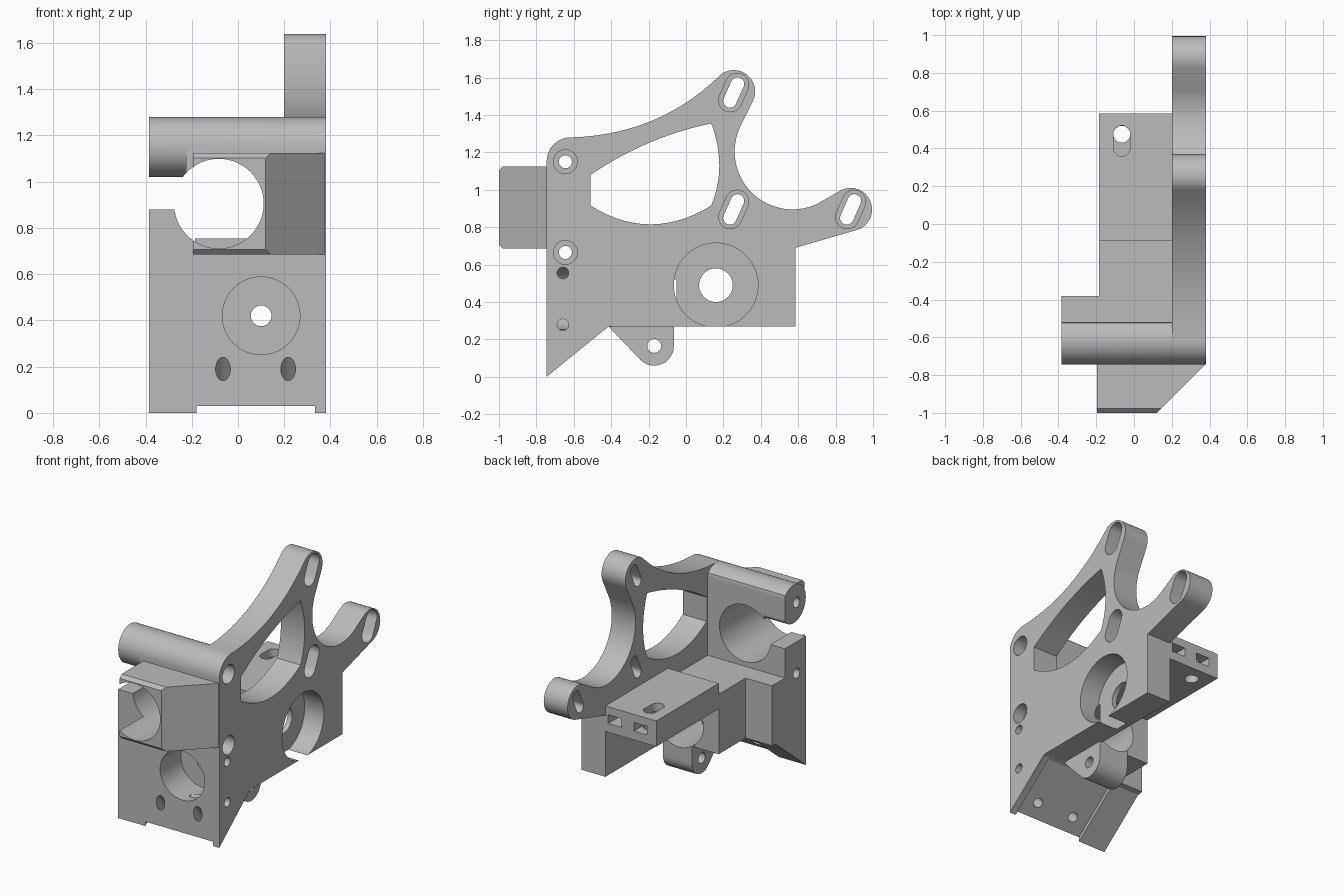
import bpy, bmesh, math
from mathutils import Vector, Matrix

if "Cube" in bpy.data.objects:
    bpy.data.objects.remove(bpy.data.objects["Cube"])

grey = bpy.data.materials.new("plain grey")
grey.use_nodes = True
grey.diffuse_color = (0.5, 0.5, 0.5, 1)
grey.node_tree.nodes["Principled BSDF"].inputs["Base Color"].default_value = (0.5, 0.5, 0.5, 1)


def finish(name, bm):
    bmesh.ops.recalc_face_normals(bm, faces=bm.faces)
    mesh = bpy.data.meshes.new(name)
    bm.to_mesh(mesh)
    bm.free()
    mesh.materials.append(grey)
    obj = bpy.data.objects.new(name, mesh)
    bpy.context.collection.objects.link(obj)
    return obj


def prism(name, pts, axis, lo, hi):
    """Extrude a 2D outline along x (points y, z) or z (points x, y)."""
    bm = bmesh.new()
    place = (lambda p: (lo, p[0], p[1])) if axis == "x" else (lambda p: (p[0], p[1], lo))
    face = bm.faces.new([bm.verts.new(place(p)) for p in pts])
    new = bmesh.ops.extrude_face_region(bm, geom=[face])["geom"]
    step = Vector((hi - lo, 0, 0)) if axis == "x" else Vector((0, 0, hi - lo))
    bmesh.ops.translate(bm, vec=step, verts=[v for v in new if isinstance(v, bmesh.types.BMVert)])
    return finish(name, bm)


def box(name, x, y, z):
    return prism(name, [(y[0], z[0]), (y[1], z[0]), (y[1], z[1]), (y[0], z[1])], "x", *x)


def rod(name, a, b, r, sides=48):
    a, b = Vector(a), Vector(b)
    bm = bmesh.new()
    turn = (b - a).to_track_quat("Z", "Y").to_matrix().to_4x4()
    bmesh.ops.create_cone(bm, cap_ends=True, segments=sides, radius1=r, radius2=r,
                          depth=(b - a).length, matrix=Matrix.Translation((a + b) / 2) @ turn)
    return finish(name, bm)


def arc(c, r, start, end, n=16):
    angles = [math.radians(start + (end - start) * i / n) for i in range(n + 1)]
    return [(c[0] + r * math.cos(t), c[1] + r * math.sin(t)) for t in angles]


def curve(p, mid, q, n=14):
    """Points of a smooth curve from p through mid, stopping before q."""
    out = []
    for i in range(n):
        t = i / n
        out.append(tuple((1 - t) ** 2 * a + 2 * t * (1 - t) * (2 * m - (a + b) / 2) + t * t * b
                         for a, m, b in zip(p, mid, q)))
    return out


def slot(c, half, r, tilt):
    d = math.radians(tilt)
    dy, dz = half * math.cos(d), half * math.sin(d)
    return (arc((c[0] + dy, c[1] + dz), r, tilt - 90, tilt + 90)
            + arc((c[0] - dy, c[1] - dz), r, tilt + 90, tilt + 270))


def combine(target, others, operation):
    bpy.context.view_layer.objects.active = target
    for other in others:
        mod = target.modifiers.new("join", "BOOLEAN")
        mod.operation, mod.solver, mod.object = operation, "EXACT", other
        bpy.ops.object.modifier_apply(modifier=mod.name)
        bpy.data.objects.remove(other)


# Side plate with two arms
outline = [(-.745, 0), (-.42, .265), (-.4, .27), (.585, .27), (.585, .69)]
outline += arc((.88, .895), .115, -70, 115)
outline += arc((.57, 1.205), .31, -65, -205, 28)
outline += arc((.255, 1.525), .115, -28, 122)
outline += curve((.18, 1.61), (-.18, 1.37), (-.61, 1.28))
outline += arc((-.615, 1.15), .13, 90, 180)
bracket = prism("mounting_bracket", outline, "x", .2, .38)

# Solid parts joined to the plate
wall = [(-.745, 0), (-.42, .265), (-.38, .27), (-.38, .68), (-.52, .68), (-.52, .88), (-.745, .88)]
tube = [(min(y, -.52), z) for y, z in arc((-.615, 1.15), .13, 0, 360, 48)[:-1]]
ear = [(-.41, .28), (-.41, .265)] + arc((-.17, .165), .105, 225, 360) + [(-.065, .28)]
solids = [
    prism("front_wall", wall, "x", -.385, .3),
    box("upper_wall", (-.225, .3), (-.745, -.52), (.8, 1.15)),
    prism("top_tube", tube, "x", -.385, .3),
    box("lower_body", (-.185, .22), (-.6, -.09), (.27, .68)),
    box("rear_beam", (-.185, .3), (-.09, .585), (.58, .755)),
    prism("lower_ear", ear, "x", 0, .22),
]

# Front clamp block, chamfered along its front edges
clamp = prism("clamp_block", [(-.195, -1), (.12, -1), (.375, -.745), (.375, -.7), (-.195, -.7)],
              "z", .685, 1.125)
bm = bmesh.new()
bm.from_mesh(clamp.data)
front = [e for e in bm.edges if all(v.co.y < -.99 for v in e.verts)
         and abs(e.verts[0].co.z - e.verts[1].co.z) < .01]
bmesh.ops.bevel(bm, geom=front, offset=.022, segments=1, affect="EDGES")
bm.to_mesh(clamp.data)
bm.free()
combine(bracket, solids + [clamp], "UNION")

# Window in the plate
window = [(-.51, .915), (-.51, 1.08)] + curve((-.51, 1.08), (-.2, 1.25), (.135, 1.355))[1:]
window += curve((.135, 1.355), (.178, 1.13), (.135, .915))
window += curve((.135, .915), (-.19, .815), (-.51, .915))
cuts = [prism("window_cut", window, "x", .1, .5)]

# Slotted holes with wide recesses
for c in [(.255, 1.52), (.255, .895), (.88, .895)]:
    cuts.append(prism("slot_cut", slot(c, .05, .036, 66), "x", .1, .5))
    cuts.append(prism("slot_recess", slot(c, .045, .062, 66), "x", .29, .5))

# Long screw holes, dowel holes and ear hole
for z in (1.15, .665):
    cuts.append(rod("screw_cut", (-.5, -.645, z), (.5, -.645, z), .035, 24))
    cuts.append(rod("screw_recess", (.3, -.645, z), (.5, -.645, z), .064, 32))
for z in (.555, .278):
    cuts.append(rod("dowel_cut", (.1, -.658, z), (.5, -.658, z), .031, 24))
cuts.append(rod("ear_cut", (-.1, -.17, .165), (.3, -.17, .165), .037, 24))

# Side bore, front clamp bore and its open slit
cuts += [
    rod("side_bore", (.235, .16, .49), (.5, .16, .49), .225, 64),
    rod("side_bore_hole", (.1, .16, .49), (.5, .16, .49), .09),
    rod("clamp_bore", (-.083, -1.2, .905), (-.083, -.45, .905), .194, 64),
    box("clamp_slit", (-.5, -.1), (-.8, -.45), (.88, 1.02)),
    rod("front_bore", (.1, -.9, .42), (.1, -.52, .42), .168),
    rod("front_bore_hole", (.1, -.9, .42), (.1, 0, .42), .045, 24),
    rod("rear_bore", (.1, -.42, .42), (.1, -.05, .42), .168),
]

# Sloped foot: shallow recess and two angled holes
foot = [(-.8, -.075), (-.8, -.015), (-.44, .279), (-.38, .2), (-.6, -.075)]
cuts.append(prism("foot_recess", foot, "x", -.18, .333))
for x in (-.065, .217):
    mid, axis = Vector((x, -.745, .19)), Vector((0, -.632, .775))
    cuts.append(rod("foot_hole", mid - axis * .3, mid + axis * .15, .032, 24))

# Beam: tension slot and two nut pockets
cuts.append(rod("beam_hole", (-.065, .475, .5), (-.065, .475, .8), .045, 24))
cuts.append(prism("beam_slot", slot((-.065, .44), .037, .044, 90), "z", .68, .8))
for x in (-.065, .13):
    cuts.append(box("nut_pocket", (x - .05, x + .05), (.36, .65), (.64, .7)))
combine(bracket, cuts, "DIFFERENCE")

# Shading
for o in bpy.context.selected_objects:
    o.select_set(False)
bracket.select_set(True)
bpy.context.view_layer.objects.active = bracket
bpy.ops.object.shade_smooth_by_angle(angle=math.radians(30))
